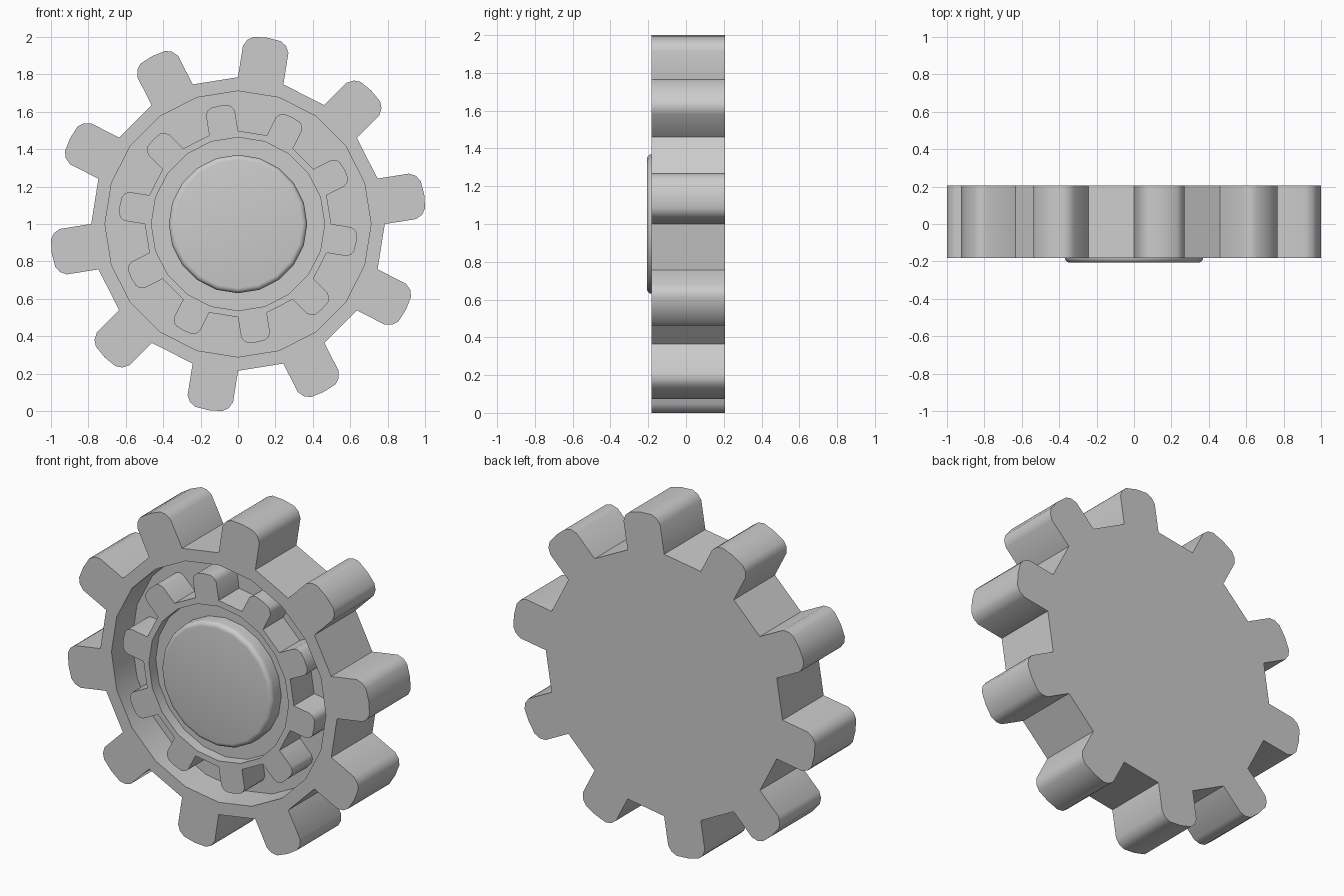
import bpy, bmesh, math

if "Cube" in bpy.data.objects:
    bpy.data.objects.remove(bpy.data.objects["Cube"])

CZ = 1.0                      # axle height
FRONT, BACK = -0.183, 0.207   # main disc faces
TEETH = 10


def ring(radius, sides=20):
    """Regular polygon with a corner pointing straight up."""
    return [(radius * math.cos(math.pi / 2 + i * math.tau / sides),
             radius * math.sin(math.pi / 2 + i * math.tau / sides)) for i in range(sides)]


def gear(scale, first_angle):
    """Gear outline: ten round-tipped teeth on every other side of a 20-gon."""
    half = [(0.775, 0.123), (0.945, 0.123), (0.980, 0.105), (1.001, 0.074)]
    tooth = [(u, -v) for u, v in half] + [(1.008, 0.0)] + half[::-1]
    pts = []
    for i in range(TEETH):
        a = math.radians(first_angle) + i * math.tau / TEETH
        c, s = math.cos(a), math.sin(a)
        pts += [(scale * (u * c - v * s), scale * (u * s + v * c)) for u, v in tooth]
    return pts


def prism(name, outline, y0, y1, bevel=0.0):
    """Extrude an x/z outline from y0 (front) to y1 (back)."""
    bm = bmesh.new()
    front = [bm.verts.new((x, y0, z + CZ)) for x, z in outline]
    back = [bm.verts.new((x, y1, z + CZ)) for x, z in outline]
    cap = bm.faces.new(front)
    bm.faces.new(back[::-1])
    for i in range(len(front)):
        j = (i + 1) % len(front)
        bm.faces.new((front[i], back[i], back[j], front[j]))
    if bevel:
        bmesh.ops.bevel(bm, geom=list(cap.edges), offset=bevel, segments=4,
                        profile=0.5, affect='EDGES')
    bmesh.ops.recalc_face_normals(bm, faces=bm.faces)
    mesh = bpy.data.meshes.new(name)
    bm.to_mesh(mesh)
    bm.free()
    obj = bpy.data.objects.new(name, mesh)
    bpy.context.collection.objects.link(obj)
    return obj


def select(obj):
    bpy.ops.object.select_all(action='DESELECT')
    obj.select_set(True)
    bpy.context.view_layer.objects.active = obj


def recess(obj, radius, floor):
    """Cut a 20-sided pocket into the front face."""
    cutter = prism("pocket_cutter", ring(radius), FRONT - 0.2, floor)
    cutter.hide_render = True
    mod = obj.modifiers.new("pocket", 'BOOLEAN')
    mod.operation, mod.solver, mod.object = 'DIFFERENCE', 'EXACT', cutter
    select(obj)
    bpy.ops.object.modifier_apply(modifier=mod.name)
    bpy.data.objects.remove(cutter)


# Large toothed disc with a deep round recess
outer_gear = prism("outer_gear", gear(1.0, 81), FRONT, BACK)
recess(outer_gear, 0.711, 0.01)

# Small gear standing in the recess, with a shallow pocket
inner_gear = prism("inner_gear", gear(0.635, 99), FRONT, 0.03)
recess(inner_gear, 0.463, -0.118)

# Rounded hub in the middle, standing slightly proud
hub = prism("hub", ring(0.37), -0.207, -0.10, bevel=0.027)

for part in (outer_gear, inner_gear, hub):
    select(part)
    bpy.ops.object.shade_smooth_by_angle(angle=math.radians(35))
